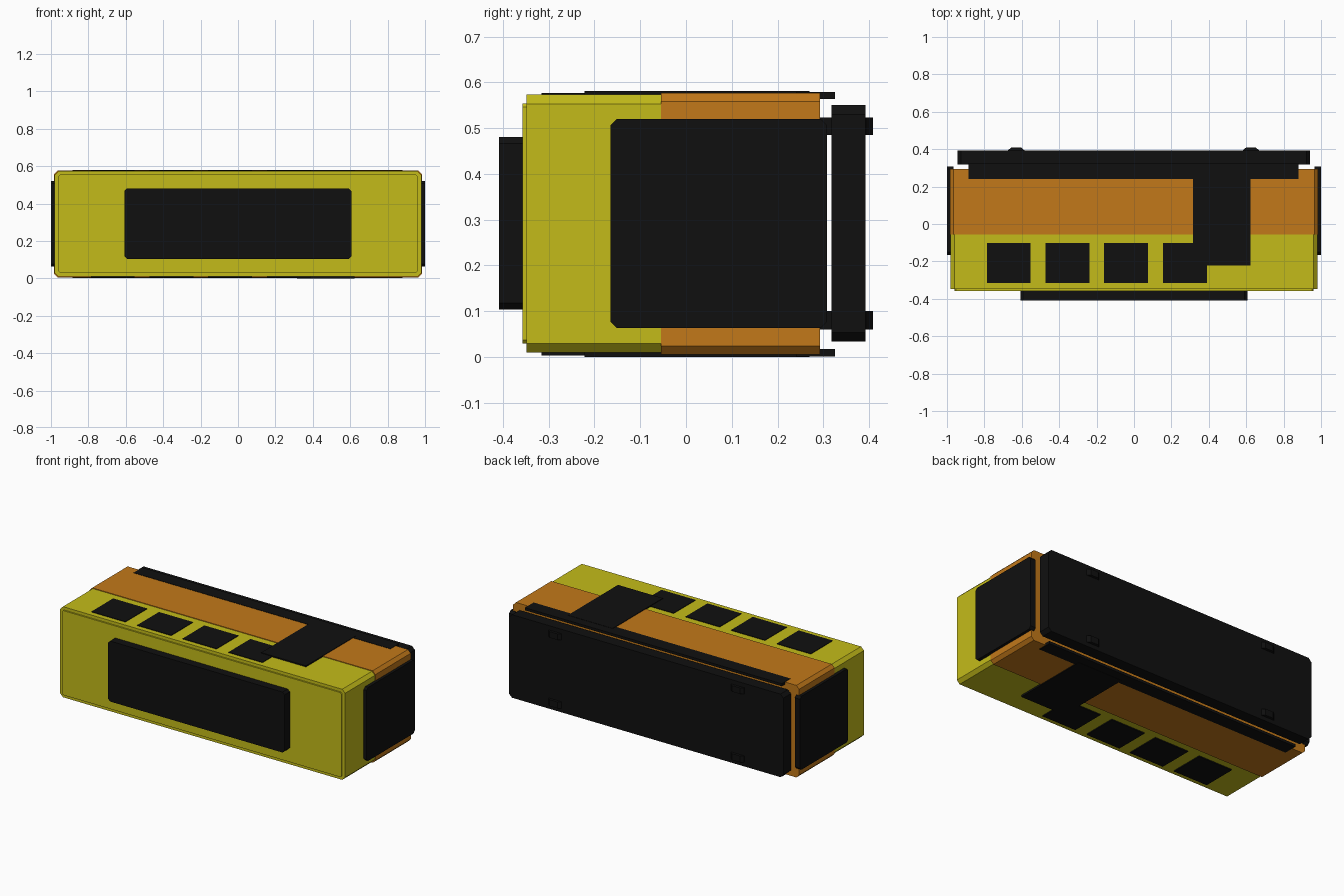
import bpy, bmesh
from mathutils import Vector

if "Cube" in bpy.data.objects:
    bpy.data.objects.remove(bpy.data.objects["Cube"])

MID_Z = 0.29


def material(name, rgb):
    m = bpy.data.materials.new(name)
    m.diffuse_color = (*rgb, 1)
    m.use_nodes = True
    m.node_tree.nodes["Principled BSDF"].inputs["Base Color"].default_value = m.diffuse_color
    return m


YELLOW = material("yellow", (0.55, 0.5, 0.01))
ORANGE = material("orange", (0.54, 0.19, 0.01))
BLACK = material("black", (0.005, 0.005, 0.005))


def prism(name, profile, axis, lo, hi, mat):
    """Extrude a flat profile along an axis (0=x, 1=y, 2=z)."""
    bm = bmesh.new()
    verts = []
    for a, b in profile:
        p = [a, b]
        p.insert(axis, lo)
        verts.append(bm.verts.new(p))
    face = bm.faces.new(verts)
    ext = bmesh.ops.extrude_face_region(bm, geom=[face])
    shift = Vector((0, 0, 0))
    shift[axis] = hi - lo
    moved = [g for g in ext["geom"] if isinstance(g, bmesh.types.BMVert)]
    bmesh.ops.translate(bm, verts=moved, vec=shift)
    bmesh.ops.recalc_face_normals(bm, faces=bm.faces)
    me = bpy.data.meshes.new(name)
    bm.to_mesh(me)
    bm.free()
    me.materials.append(mat)
    ob = bpy.data.objects.new(name, me)
    bpy.context.collection.objects.link(ob)
    return ob


def rect(a0, a1, b0, b1, c=0.0):
    """Rectangle outline with optional cut corners."""
    if not c:
        return [(a0, b0), (a1, b0), (a1, b1), (a0, b1)]
    return [(a0 + c, b0), (a1 - c, b0), (a1, b0 + c), (a1, b1 - c),
            (a1 - c, b1), (a0 + c, b1), (a0, b1 - c), (a0, b0 + c)]


# Two-tone body with a raised front lip
prism("rear_body", rect(-0.983, 0.983, 0.005, 0.577, 0.019), 1, -0.055, 0.293, ORANGE)
prism("front_body", rect(-0.98, 0.98, 0.01, 0.573, 0.02), 1, -0.348, -0.055, YELLOW)
prism("front_lip", rect(-0.96, 0.96, 0.029, 0.554, 0.008), 1, -0.357, -0.348, YELLOW)

# Front and back panels
prism("front_panel", rect(-0.608, 0.606, 0.104, 0.48, 0.014), 1, -0.408, -0.35, BLACK)
prism("back_panel", rect(-0.944, 0.942, 0.034, 0.55, 0.02), 1, 0.318, 0.392, BLACK)

# Side panels
for side, s in (("left", -1), ("right", 1)):
    lo, hi = sorted((s * 0.965, s * 1.0))
    prism(side + "_panel", rect(-0.165, 0.308, 0.063, 0.52, 0.014), 0, lo, hi, BLACK)

# Fasteners tying the back panel to the body
for x in (-0.63, 0.625):
    for z0, z1 in ((0.06, 0.1), (0.485, 0.523)):
        outline = [(x - 0.045, 0.285), (x + 0.045, 0.285), (x + 0.045, 0.393),
                   (x + 0.027, 0.408), (x - 0.027, 0.408), (x - 0.045, 0.393)]
        prism("back_fastener", outline, 2, z0, z1, BLACK)

# Thin plates repeated on the top and bottom
for side, s in (("top", 1), ("bottom", -1)):
    def plate(name, outline, inner, outer):
        lo, hi = sorted((MID_Z + s * inner, MID_Z + s * outer))
        prism(side + "_" + name, outline, 2, lo, hi, BLACK)

    plate("rear_strip", rect(-0.886, 0.88, 0.24, 0.325), 0.273, 0.289)
    plate("cross_plate", rect(0.315, 0.623, -0.222, 0.27), 0.273, 0.2905)
    for x in (-0.67, -0.355, -0.043, 0.273):
        plate("square_pad", rect(x - 0.117, x + 0.117, -0.316, -0.102), 0.273, 0.2865)
